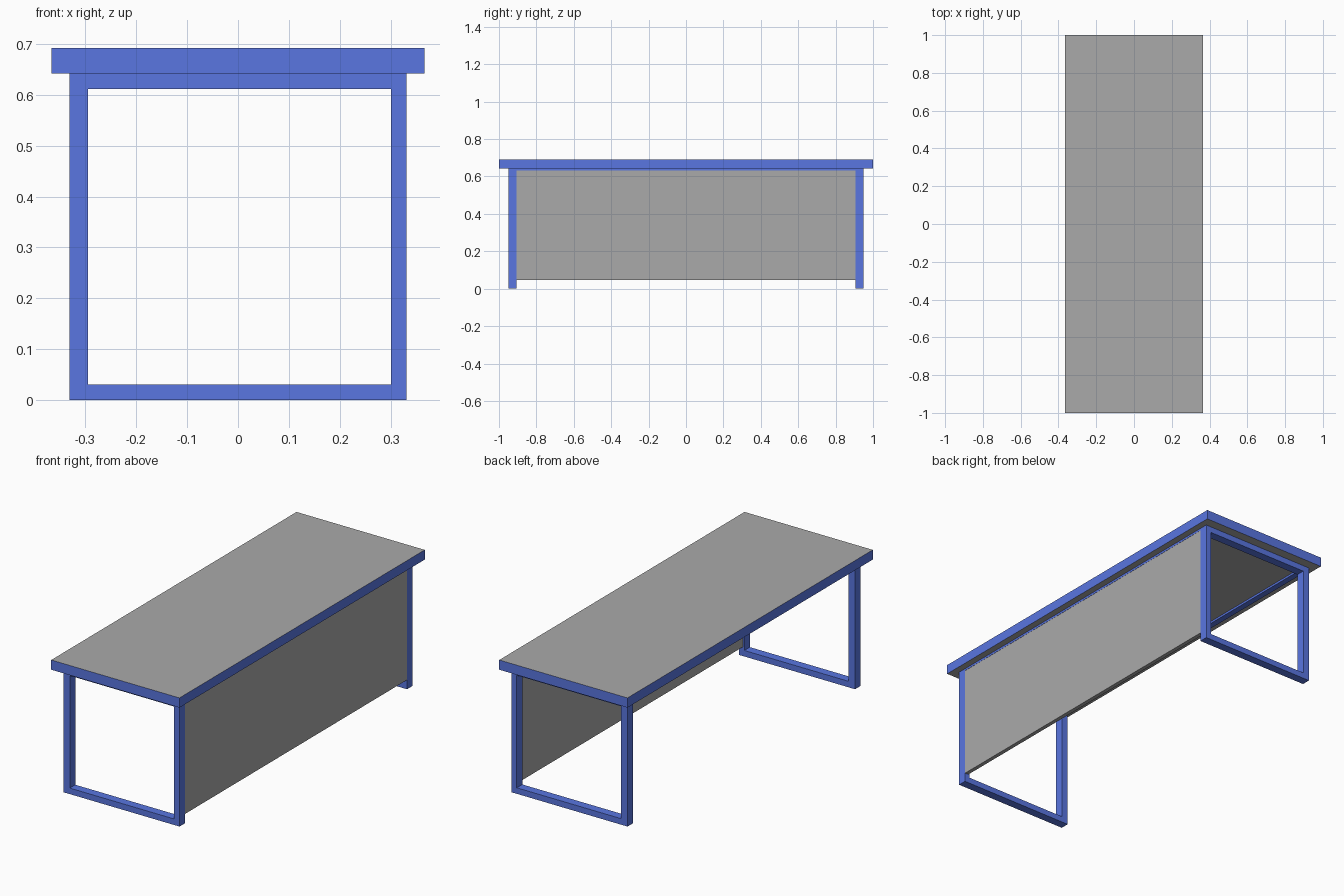
import bpy, bmesh

if "Cube" in bpy.data.objects:
    bpy.data.objects.remove(bpy.data.objects["Cube"])

blue = bpy.data.materials.new("blue_metal")
blue.diffuse_color = (0.1, 0.18, 0.75, 1)
blue.use_nodes = True
blue.node_tree.nodes["Principled BSDF"].inputs["Base Color"].default_value = blue.diffuse_color
grey = bpy.data.materials.new("grey_board")
grey.diffuse_color = (0.4, 0.4, 0.4, 1)
grey.use_nodes = True
grey.node_tree.nodes["Principled BSDF"].inputs["Base Color"].default_value = grey.diffuse_color


def finish(name, bm, mats):
    bmesh.ops.recalc_face_normals(bm, faces=bm.faces)
    mesh = bpy.data.meshes.new(name)
    bm.to_mesh(mesh)
    bm.free()
    for m in mats:
        mesh.materials.append(m)
    ob = bpy.data.objects.new(name, mesh)
    bpy.context.collection.objects.link(ob)
    return ob


def box(name, lo, hi, mats=(), banded=False):
    bm = bmesh.new()
    bmesh.ops.create_cube(bm, size=1)
    for v in bm.verts:
        v.co = [lo[i] if v.co[i] < 0 else hi[i] for i in range(3)]
    if banded:
        bm.normal_update()
        for f in bm.faces:
            f.material_index = 1 if abs(f.normal.z) < 0.5 else 0
    return finish(name, bm, mats)


def leg_frame(name, y0, y1):
    # closed rectangular loop, extruded along y
    outer = [(-.331, 0), (.331, 0), (.331, .642), (-.331, .642)]
    inner = [(-.295, .031), (.301, .031), (.301, .611), (-.295, .611)]
    bm = bmesh.new()
    o = [bm.verts.new((x, y0, z)) for x, z in outer]
    n = [bm.verts.new((x, y0, z)) for x, z in inner]
    for i in range(4):
        j = (i + 1) % 4
        bm.faces.new((o[i], o[j], n[j], n[i]))
    ext = bmesh.ops.extrude_face_region(bm, geom=bm.faces[:])
    for v in ext["geom"]:
        if isinstance(v, bmesh.types.BMVert):
            v.co.y = y1
    return finish(name, bm, [blue])


# Top with blue edge banding
box("table_top", (-.366, -1, .642), (.366, 1, .692), [grey, blue], banded=True)

# Legs at both ends
leg_frame("front_leg_frame", -.95, -.905)
leg_frame("back_leg_frame", .905, .95)

# Thin rails under the top, along both long sides
box("left_rail", (-.331, -.905, .631), (-.299, .905, .642), [blue])
box("right_rail", (.301, -.905, .631), (.331, .905, .642), [blue])

# Modesty panel on the right side
box("side_panel", (.309, -.905, .047), (.33, .905, .631), [grey])
